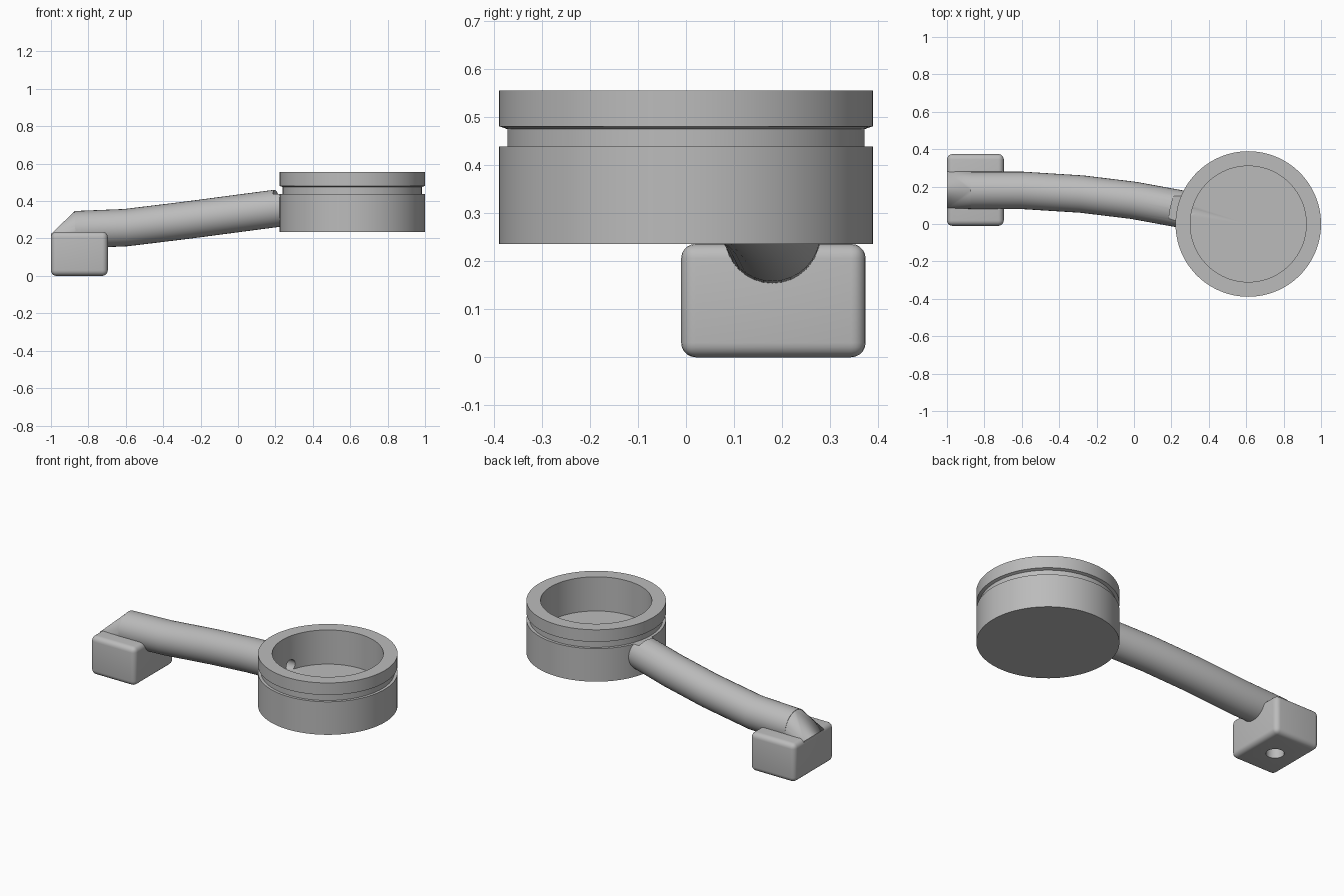
import bpy, bmesh, math
from mathutils import Vector

if "Cube" in bpy.data.objects:
    bpy.data.objects.remove(bpy.data.objects["Cube"])

grey = bpy.data.materials.new("plain_grey")
grey.diffuse_color = (0.5, 0.5, 0.5, 1)
grey.use_nodes = True
grey.node_tree.nodes["Principled BSDF"].inputs["Base Color"].default_value = grey.diffuse_color

CUP_X = 0.611
PATH = [(-0.87, 0.18, 0.247), (-0.6, 0.18, 0.258), (-0.28, 0.16, 0.297),
        (0.0, 0.126, 0.334), (0.267, 0.077, 0.369)]


def make(name, bm):
    bmesh.ops.recalc_face_normals(bm, faces=bm.faces)
    me = bpy.data.meshes.new(name)
    bm.to_mesh(me)
    bm.free()
    ob = bpy.data.objects.new(name, me)
    bpy.context.collection.objects.link(ob)
    me.materials.append(grey)
    return ob


def activate(ob):
    bpy.ops.object.select_all(action='DESELECT')
    ob.select_set(True)
    bpy.context.view_layer.objects.active = ob


def cut(ob, *cutters):
    activate(ob)
    for c in cutters:
        m = ob.modifiers.new("cut", 'BOOLEAN')
        m.operation = 'DIFFERENCE'
        m.solver = 'EXACT'
        m.object = c
        bpy.ops.object.modifier_apply(modifier=m.name)


def smooth(ob, angle=30):
    activate(ob)
    bpy.ops.object.shade_smooth_by_angle(angle=math.radians(angle))


def tube(name, pts, r, n):
    """Capped round tube through the given points."""
    pts = [Vector(p) for p in pts]
    bm = bmesh.new()
    rings = []
    for i, p in enumerate(pts):
        t = (pts[min(i + 1, len(pts) - 1)] - pts[max(i - 1, 0)]).normalized()
        side = Vector((0, 1, 0)) if abs(t.y) < 0.9 else Vector((1, 0, 0))
        side = (side - t * side.dot(t)).normalized()
        up = t.cross(side)
        rings.append([bm.verts.new(p + r * (side * math.cos(a) + up * math.sin(a)))
                      for a in (2 * math.pi * k / n for k in range(n))])
    for a, b in zip(rings, rings[1:]):
        for k in range(n):
            bm.faces.new((a[k], a[(k + 1) % n], b[(k + 1) % n], b[k]))
    bm.faces.new(rings[0])
    bm.faces.new(rings[-1])
    return make(name, bm)


def lathe(name, profile, n):
    """Revolve (radius, z) points about the cup axis; ends lie on the axis."""
    bm = bmesh.new()
    rings = []
    for r, z in profile:
        if r == 0:
            rings.append([bm.verts.new((CUP_X, 0, z))] * n)
        else:
            rings.append([bm.verts.new((CUP_X + r * math.cos(2 * math.pi * k / n),
                                        r * math.sin(2 * math.pi * k / n), z))
                          for k in range(n)])
    for a, b in zip(rings, rings[1:]):
        for k in range(n):
            quad = (a[k], a[(k + 1) % n], b[(k + 1) % n], b[k])
            bm.faces.new(list(dict.fromkeys(quad)))
    return make(name, bm)


# round cup with a groove below its rim
cup = lathe("cup", [(0, 0.236), (0.389, 0.236), (0.389, 0.439), (0.372, 0.439),
                    (0.372, 0.475), (0.389, 0.481), (0.389, 0.555), (0.31, 0.555),
                    (0.31, 0.345), (0, 0.345)], 96)

# curved arm and its wedge-shaped end
arm = tube("arm", PATH, 0.1, 32)
bm = bmesh.new()
for k in range(32):
    a = 2 * math.pi * k / 32
    for x, z, r in ((-0.84, 0.248, 0.1), (-0.875, 0.246, 0.098)):
        bm.verts.new((x, 0.18 + r * math.cos(a), z + r * math.sin(a)))
for y in (0.085, 0.28):
    for z in (0.18, 0.225):
        bm.verts.new((-0.999, y, z))
res = bmesh.ops.convex_hull(bm, input=bm.verts)
inner = {g for g in res["geom_interior"] if isinstance(g, bmesh.types.BMVert)}
bmesh.ops.delete(bm, geom=list(inner), context='VERTS')
arm_end = make("arm_end", bm)

# rounded mounting block
bm = bmesh.new()
bmesh.ops.create_cube(bm, size=1)
for v in bm.verts:
    v.co = Vector((-0.848 + v.co.x * 0.304, 0.182 + v.co.y * 0.384,
                   0.118 + v.co.z * 0.236))
bmesh.ops.bevel(bm, geom=bm.edges[:], offset=0.03, segments=5, profile=0.5,
                affect='EDGES')
block = make("mounting_block", bm)

# cutters: cable duct, block hole and clearance around the cup rim
d = (Vector(PATH[-1]) - Vector(PATH[-2])).normalized()
duct = tube("duct_cutter", [(-0.85, 0.18, 0.248)] + PATH[1:]
            + [tuple(Vector(PATH[-1]) + d * 0.15)], 0.034, 20)
hole = tube("hole_cutter", [(-0.848, 0.182, -0.1), (-0.848, 0.182, 0.25)], 0.05, 32)
rim_gap = lathe("rim_gap_cutter", [(0, 0.439), (0.425, 0.439), (0.425, 0.6),
                                   (0, 0.6)], 64)
cut(cup, duct)
cut(arm, duct, hole, rim_gap)
cut(arm_end, duct, hole)
cut(block, duct, hole)
for c in (duct, hole, rim_gap):
    bpy.data.objects.remove(c, do_unlink=True)
for ob in (cup, arm, arm_end, block):
    smooth(ob)
